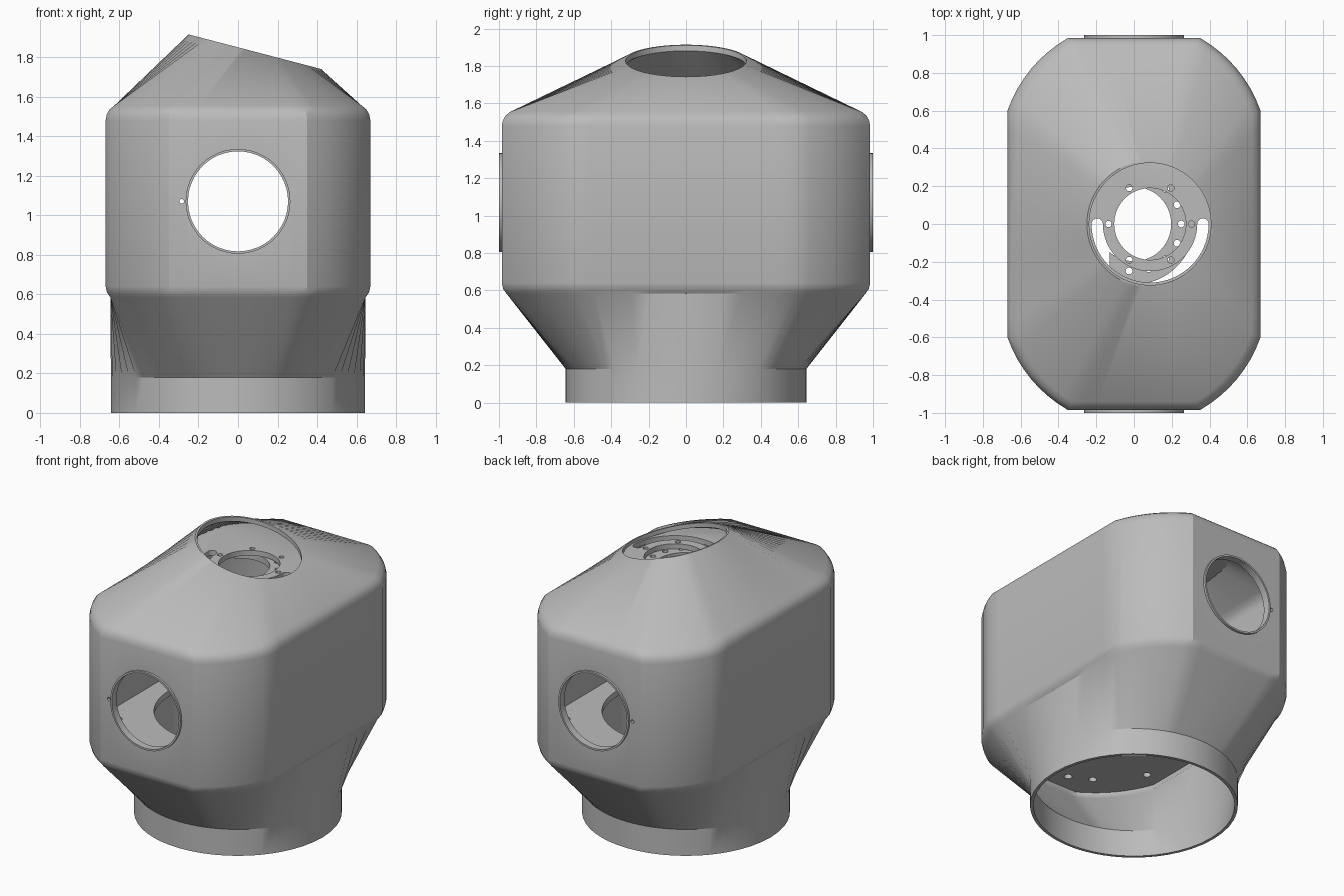
import bpy, bmesh
from math import sin, cos, pi, atan2, radians

cube = bpy.data.objects.get("Cube")
if cube:
    bpy.data.objects.remove(cube, do_unlink=True)

grey = bpy.data.materials.new("plain_grey")
grey.use_nodes = True
COLOUR = (0.5, 0.5, 0.5, 1)
grey.diffuse_color = COLOUR
grey.node_tree.nodes["Principled BSDF"].inputs["Base Color"].default_value = COLOUR


def solid(name, rings):
    """Closed solid skinned through rings of equal point count."""
    bm = bmesh.new()
    loops = [[bm.verts.new(p) for p in ring] for ring in rings]
    n = len(loops[0])
    for a, b in zip(loops, loops[1:]):
        for i in range(n):
            j = (i + 1) % n
            bm.faces.new((a[i], a[j], b[j], b[i]))
    bm.faces.new(loops[0][::-1])
    bm.faces.new(loops[-1])
    bmesh.ops.recalc_face_normals(bm, faces=bm.faces)
    mesh = bpy.data.meshes.new(name)
    bm.to_mesh(mesh)
    bm.free()
    mesh.materials.append(grey)
    obj = bpy.data.objects.new(name, mesh)
    bpy.context.collection.objects.link(obj)
    return obj


def prism(name, points, z0, z1):
    return solid(name, [[(x, y, z) for x, y in points] for z in (z0, z1)])


def disc(name, x, y, r, z0, z1, sides=64):
    pts = [(x + r * cos(2 * pi * i / sides), y + r * sin(2 * pi * i / sides))
           for i in range(sides)]
    return prism(name, pts, z0, z1)


def rod(name, x, z, r, y0, y1, sides=48):
    """Cylinder lying along y."""
    rings = [[(x + r * cos(2 * pi * i / sides), y, z + r * sin(2 * pi * i / sides))
              for i in range(sides)] for y in (y0, y1)]
    return solid(name, rings)


def combine(obj, other, op="DIFFERENCE"):
    """Apply a boolean and discard the helper."""
    other.hide_render = True
    mod = obj.modifiers.new("cut", "BOOLEAN")
    mod.operation, mod.object, mod.solver = op, other, "EXACT"
    bpy.context.view_layer.objects.active = obj
    bpy.ops.object.modifier_apply(modifier=mod.name)
    bpy.data.objects.remove(other, do_unlink=True)


def smooth(obj):
    bpy.ops.object.select_all(action="DESELECT")
    obj.select_set(True)
    bpy.context.view_layer.objects.active = obj
    bpy.ops.object.shade_smooth_by_angle(angle=radians(28))


# Body outline: four flats joined by bulged corners
def outline(inset=0.0):
    w, d, cx, cy = 0.67, 0.985, 0.35, 0.6
    quarter = [(w, cy * i / 6) for i in range(6)]
    for i in range(9):
        t = i / 8
        bulge = 0.045 * 4 * t * (1 - t)
        quarter.append((w + (cx - w) * t + bulge * 0.77, cy + (d - cy) * t + bulge * 0.64))
    quarter += [(cx * (1 - i / 5), d) for i in range(1, 5)]
    half = quarter + [(0, d)] + [(-x, y) for x, y in quarter[:0:-1]]
    full = half + [(-x, -y) for x, y in half]
    return [(x * (1 - inset / w), y * (1 - inset / d)) for x, y in full]


ANGLES = [atan2(y, x) for x, y in outline()]
TOP_X, TOP_Z, SLOPE = 0.085, 1.827, -0.261


def level(inset, z):
    return [(x, y, z) for x, y in outline(inset)]


def neck(r, z):
    return [(r * cos(a), r * sin(a), z) for a in ANGLES]


def rim(r, lift=0.0):
    return [(TOP_X + r * cos(a), r * sin(a), TOP_Z + SLOPE * r * cos(a) + lift)
            for a in ANGLES]


def hull(name, wall, inner):
    """Round neck, angular body, roof tapering to a tilted round opening."""
    drop = 0.6 * wall
    rings = [neck(0.643 - wall, -0.03 if inner else 0), neck(0.643 - wall, 0.18)]
    for inset, z in ((0.024, 0.585), (0.008, 0.607), (0, 0.64)):
        rings.append(level(inset + wall, z + drop))
    for inset, z in ((0, 1.48), (0.006, 1.51), (0.02, 1.535), (0.045, 1.555)):
        rings.append(level(inset + wall, z - drop))
    rings.append(rim(0.335 - 0.6 * wall, -0.03 if inner else 0))
    if inner:
        rings.append(rim(0.335 - 0.6 * wall, 0.08))
    return solid(name, rings)


# Housing shell with side ports
PORT_Z = 1.07
housing = hull("housing_shell", 0, False)
combine(housing, hull("cavity", 0.02, True))
combine(housing, rod("port_cut", 0, PORT_Z, 0.258, -1.2, 1.2))
combine(housing, rod("pin_cut", -0.285, PORT_Z, 0.012, -1.2, 1.2, 16))
smooth(housing)

# Collars lining the front and back ports
for name, side in (("front_port_collar", -1), ("back_port_collar", 1)):
    collar = rod(name, 0, PORT_Z, 0.265, side * 0.95, side)
    combine(collar, rod("bore", 0, PORT_Z, 0.253, -1.2, 1.2))
    smooth(collar)

# Floor plate with a wide opening and fixing holes
floor = prism("floor_plate", outline(0.012), 0.65, 0.69)
combine(floor, disc("opening", 0, 0, 0.52, 0.5, 0.8))
for sx in (-1, 1):
    for sy in (-1, 1):
        for x, y in ((0.18, 0.85), (0.32, 0.78), (0.54, 0.52)):
            combine(floor, disc("bolt", sx * x, sy * y, 0.025, 0.5, 0.8, 16))
smooth(floor)

# Top plate filling the roof just under the tilted opening
top_plate = disc("top_plate", 0, 0, 1.2, 1.685, 1.72)
combine(top_plate, hull("roof_space", 0.01, True), "INTERSECT")
combine(top_plate, disc("opening", TOP_X, 0, 0.19, 1.6, 1.8))
for i in range(6):
    a = i * pi / 3
    combine(top_plate, disc("bolt", TOP_X + 0.22 * cos(a), 0.22 * sin(a), 0.017, 1.6, 1.8, 16))

# Half-round slot with rounded ends
slot = [(TOP_X + 0.31 * cos(a), 0.31 * sin(a)) for a in (pi + pi * i / 32 for i in range(33))]
slot += [(TOP_X + 0.28 + 0.03 * cos(a), 0.03 * sin(a)) for a in (pi * i / 8 for i in range(1, 8))]
slot += [(TOP_X + 0.25 * cos(a), 0.25 * sin(a)) for a in (-pi * i / 32 for i in range(33))]
slot += [(TOP_X - 0.28 + 0.03 * cos(a), 0.03 * sin(a)) for a in (pi * i / 8 for i in range(1, 8))]
combine(top_plate, prism("slot", slot, 1.6, 1.8))
smooth(top_plate)

# Mounting ring beneath the top plate, trimmed on one side
ring = disc("mounting_ring", 0, 0, 0.32, 1.64, 1.68)
combine(ring, disc("opening", 0, 0, 0.197, 1.5, 1.8))
combine(ring, prism("trim", [(-1, -1), (-0.13, -1), (-0.13, 1), (-1, 1)], 1.5, 1.8))
for i in range(-4, 5):
    a = i * radians(24)
    combine(ring, disc("bolt", 0.25 * cos(a), 0.25 * sin(a), 0.018, 1.5, 1.8, 16))
smooth(ring)
